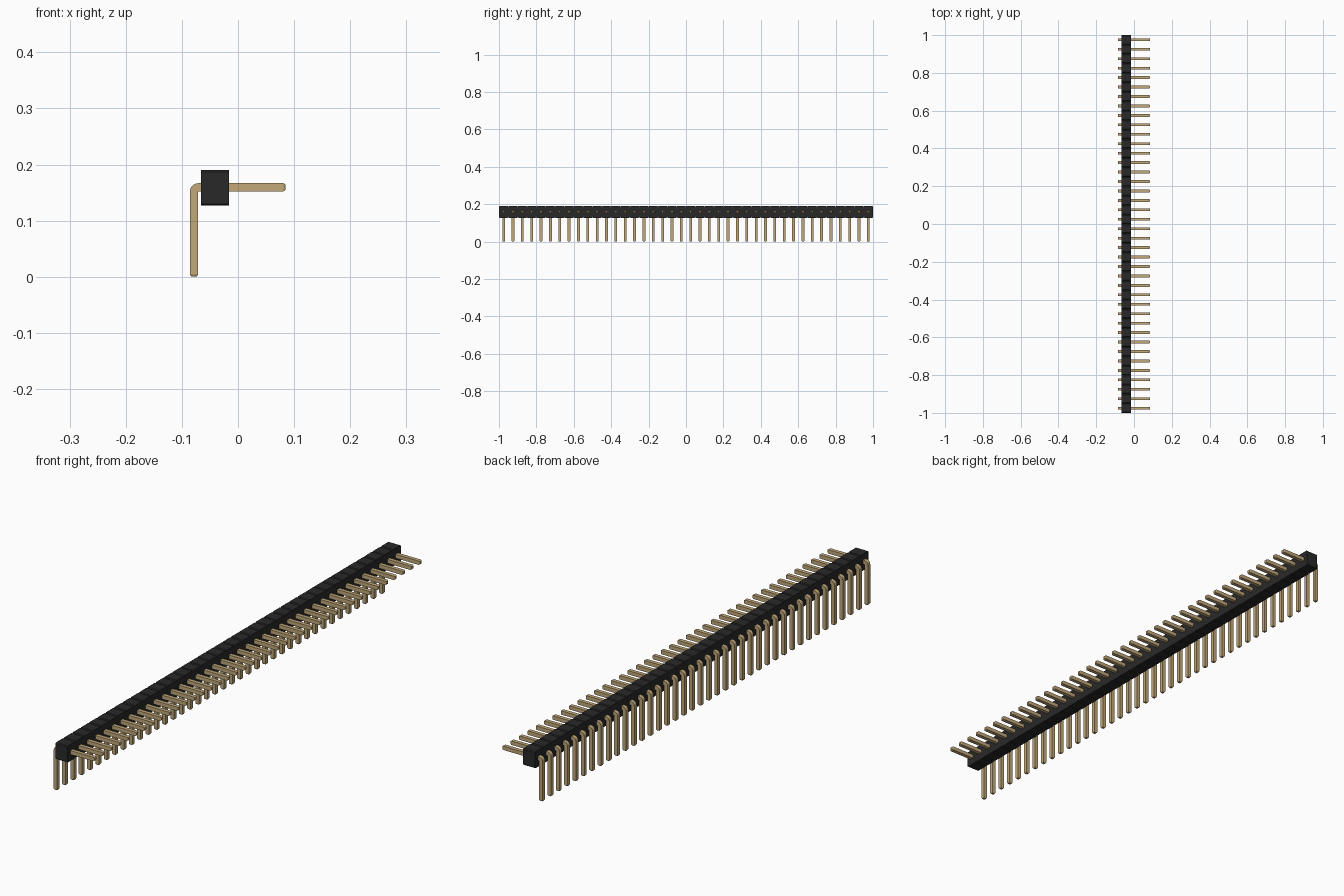
import bpy, bmesh, math

if "Cube" in bpy.data.objects:
    bpy.data.objects.remove(bpy.data.objects["Cube"])

COUNT = 40
PITCH = 2.0 / COUNT


def make_material(name, rgb, rough, metal=0.0):
    m = bpy.data.materials.new(name)
    m.diffuse_color = (*rgb, 1)
    m.use_nodes = True
    bsdf = m.node_tree.nodes["Principled BSDF"]
    bsdf.inputs["Base Color"].default_value = (*rgb, 1)
    bsdf.inputs["Roughness"].default_value = rough
    bsdf.inputs["Metallic"].default_value = metal
    return m


def make_object(name, bm, mat):
    bmesh.ops.recalc_face_normals(bm, faces=bm.faces[:])
    me = bpy.data.meshes.new(name)
    bm.to_mesh(me)
    bm.free()
    me.materials.append(mat)
    ob = bpy.data.objects.new(name, me)
    bpy.context.collection.objects.link(ob)
    return ob


black = make_material("black plastic", (0.022, 0.022, 0.022), 0.6)
gold = make_material("pin gold", (0.54, 0.395, 0.195), 0.4)

# Plastic strip: an outline in y-z with a chamfered bump per pin, extruded in x
X0, X1, Z0, Z1 = -0.066, -0.016, 0.127, 0.19
CY, CZ = 0.004, 0.003
top, bottom = [], []
for i in range(COUNT):
    y = -1 + i * PITCH
    bumps = [(y, CZ), (y + CY, 0), (y + PITCH - CY, 0)]
    if i == COUNT - 1:
        bumps.append((y + PITCH, CZ))
    top += [(py, Z1 - d) for py, d in bumps]
    bottom += [(py, Z0 + d) for py, d in bumps]
bm = bmesh.new()
a = [[bm.verts.new((x, y, z)) for y, z in top] for x in (X0, X1)]
b = [[bm.verts.new((x, y, z)) for y, z in bottom] for x in (X0, X1)]
for k in range(len(top) - 1):
    bm.faces.new((a[0][k], a[0][k + 1], a[1][k + 1], a[1][k]))
    bm.faces.new((b[0][k], b[0][k + 1], b[1][k + 1], b[1][k]))
    for s in (0, 1):
        bm.faces.new((a[s][k], a[s][k + 1], b[s][k + 1], b[s][k]))
for k in (0, -1):
    bm.faces.new((a[0][k], a[1][k], b[1][k], b[0][k]))
make_object("plastic_strip", bm, black)

# Bent pin: square rings (x, z, direction angle, scale) swept along an L path
H = 0.0073            # half width
R = H + 0.001         # bend radius at the centre line
PX, PZ = -0.0785, 0.1595
rings = [(PX, 0, 90, 0.7), (PX, 0.004, 90, 1)]
for step in range(7):
    t = math.radians(15 * step)
    rings.append((PX + R - R * math.cos(t), PZ - R + R * math.sin(t), 90 - 15 * step, 1))
rings += [(0.081, PZ, 0, 1), (0.0845, PZ, 0, 0.7)]

bm = bmesh.new()
loops = []
for x, z, angle, s in rings:
    t = math.radians(angle)
    nx, nz = -math.sin(t) * H * s, math.cos(t) * H * s
    loops.append([bm.verts.new((x + u * nx, -1 + PITCH / 2 + v * H * s, z + u * nz))
                  for u, v in ((1, 1), (1, -1), (-1, -1), (-1, 1))])
for p, q in zip(loops, loops[1:]):
    for k in range(4):
        bm.faces.new((p[k], p[(k + 1) % 4], q[(k + 1) % 4], q[k]))
bm.faces.new(loops[0])
bm.faces.new(loops[-1])
pins = make_object("bent_pins", bm, gold)

# Smooth only the bend, then repeat along the strip
bpy.ops.object.select_all(action='DESELECT')
pins.select_set(True)
bpy.context.view_layer.objects.active = pins
bpy.ops.object.shade_smooth_by_angle(angle=math.radians(20))
row = pins.modifiers.new("row", 'ARRAY')
row.count = COUNT
row.use_relative_offset = False
row.use_constant_offset = True
row.constant_offset_displace = (0, PITCH, 0)
